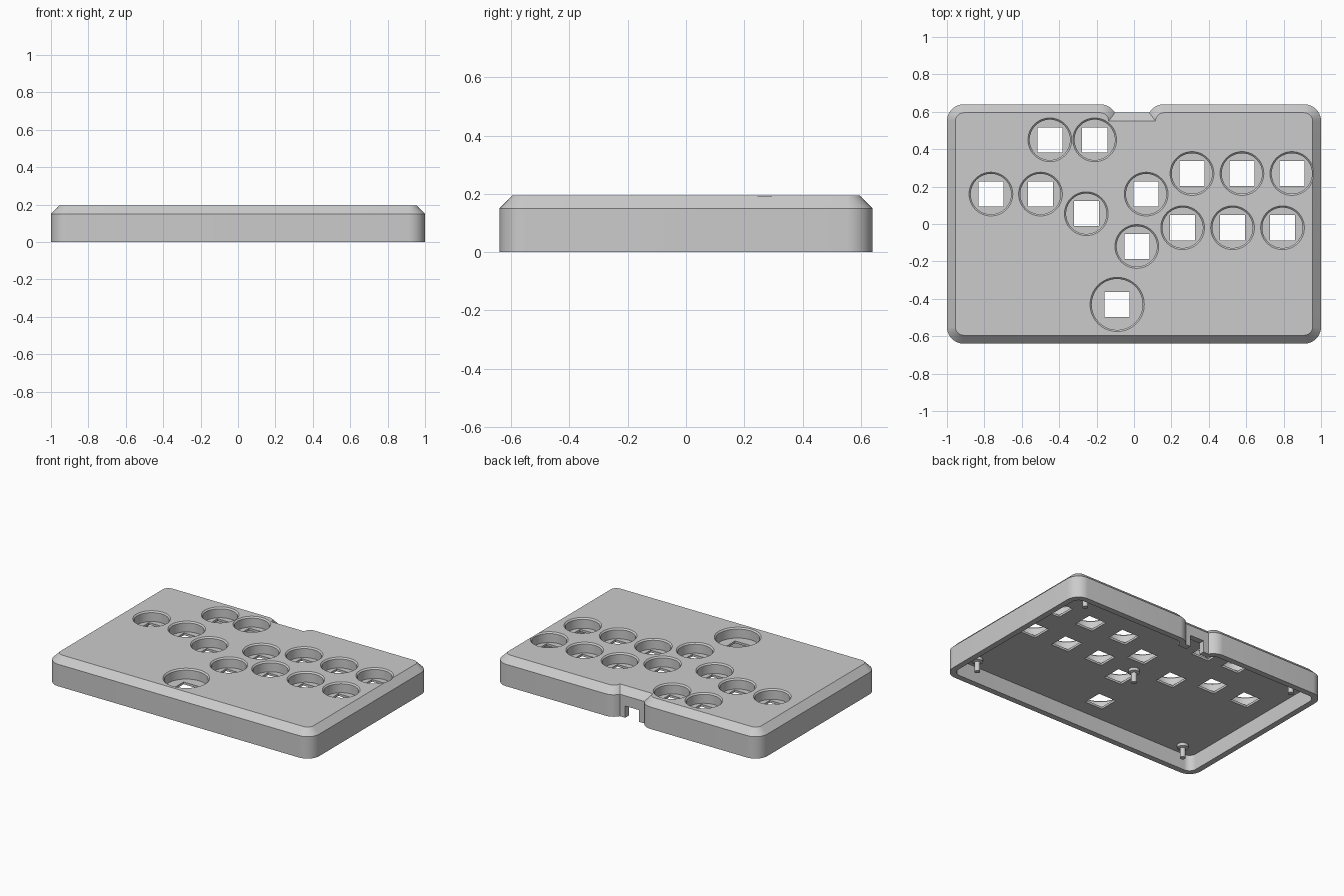
import bpy, bmesh
from math import sin, cos, pi, asin, radians

if "Cube" in bpy.data.objects:
    bpy.data.objects.remove(bpy.data.objects["Cube"])

W, D, H = 1.0, 0.64, 0.195          # half width, half depth, height
R, BEVEL, WALL = 0.09, 0.045, 0.04  # corner radius, top bevel, wall thickness
CEILING, FLOOR = 0.11, 0.125        # cavity ceiling, button well floor

grey = bpy.data.materials.new("matte grey")
grey.use_nodes = True
grey.diffuse_color = (0.6, 0.6, 0.6, 1)
grey.node_tree.nodes["Principled BSDF"].inputs["Base Color"].default_value = (0.6, 0.6, 0.6, 1)


def arc(cx, cy, r, start, end, steps=10):
    return [(cx + r * cos(start + (end - start) * i / steps),
             cy + r * sin(start + (end - start) * i / steps)) for i in range(steps + 1)]


def outline(d):
    """Rounded rectangle with a shallow rear notch, moved inwards by d."""
    r, x, y = R - d, W - R, D - R
    lip = asin((R / 2 - d) / r)
    return (arc(-x, -y, r, pi, 1.5 * pi) + arc(x, -y, r, 1.5 * pi, 2 * pi)
            + arc(x, y, r, 0, pi / 2) + arc(0.16, y, r, pi / 2, pi - lip)
            + arc(-0.18, y, r, lip, pi / 2) + arc(-x, y, r, pi / 2, pi))


def circle(x, y, r, steps=64):
    return arc(x, y, r, 0, 2 * pi, steps)[:-1]


def square(x, y, a, b):
    return [(x - a, y - b), (x + a, y - b), (x + a, y + b), (x - a, y + b)]


def loft(bm, layers):
    """Closed solid through stacked rings of equal point count."""
    rings = [[bm.verts.new((x, y, z)) for x, y in pts] for pts, z in layers]
    n = len(rings[0])
    for low, up in zip(rings, rings[1:]):
        for i in range(n):
            j = (i + 1) % n
            bm.faces.new((low[i], low[j], up[j], up[i]))
    bm.faces.new(rings[0][::-1])
    bm.faces.new(rings[-1])


def make(name, solids):
    bm = bmesh.new()
    for layers in solids:
        loft(bm, layers)
    bmesh.ops.recalc_face_normals(bm, faces=bm.faces)
    mesh = bpy.data.meshes.new(name)
    bm.to_mesh(mesh)
    bm.free()
    mesh.materials.append(grey)
    ob = bpy.data.objects.new(name, mesh)
    bpy.context.collection.objects.link(ob)
    return ob


def activate(ob):
    bpy.ops.object.select_all(action='DESELECT')
    ob.select_set(True)
    bpy.context.view_layer.objects.active = ob


def cut(ob, cutter):
    mod = ob.modifiers.new("cut", 'BOOLEAN')
    mod.operation, mod.solver, mod.object = 'DIFFERENCE', 'EXACT', cutter
    activate(ob)
    bpy.ops.object.modifier_apply(modifier=mod.name)
    bpy.data.objects.remove(cutter)


def smooth(ob):
    activate(ob)
    bpy.ops.object.shade_smooth_by_angle(angle=radians(30))


# Button centres and rim radii
buttons = [(-0.45, 0.45), (-0.21, 0.45), (-0.765, 0.16), (-0.5, 0.16),
           (-0.255, 0.055), (0.065, 0.16), (0.015, -0.12)]
buttons += [(0.31 + 0.267 * i, 0.27) for i in range(3)]
buttons += [(0.26 + 0.267 * i, -0.02) for i in range(3)]
buttons = [(x, y, 0.117) for x, y in buttons] + [(-0.09, -0.43, 0.145)]

# Case shell with bevelled top, open underneath
case = make("case_shell", [[(outline(0), 0), (outline(0), H - BEVEL), (outline(BEVEL), H)]])
cut(case, make("cavity_cutter", [[(outline(WALL), -0.1), (outline(WALL), CEILING)]]))

# Round wells with a small chamfered rim
cut(case, make("well_cutter", [[(circle(x, y, r - 0.009), FLOOR),
                                (circle(x, y, r - 0.009), H - 0.009),
                                (circle(x, y, r), H),
                                (circle(x, y, r), H + 0.05)] for x, y, r in buttons]))

# Square switch openings
cut(case, make("switch_cutter", [[(square(x, y, 0.067, 0.067), 0.08),
                                  (square(x, y, 0.067, 0.067), 0.15)] for x, y, r in buttons]))

# Cable slot in the rear notch
cut(case, make("slot_cutter", [[(square(-0.01, 0.58, 0.053, 0.08), -0.05),
                                (square(-0.01, 0.58, 0.053, 0.08), 0.08)]]))
smooth(case)

# Stepped mounting posts under the plate
for label, x, y in [("front_left", 0.83, -0.52), ("front_right", -0.83, -0.52),
                    ("back_left", 0.83, 0.52), ("back_right", -0.83, 0.52), ("centre", 0, 0)]:
    profile = [(0.018, 0.02), (0.018, 0.085), (0.035, 0.09), (0.035, CEILING + 0.005)]
    smooth(make(label + "_post", [[(circle(x, y, r, 24), z) for r, z in profile]]))
